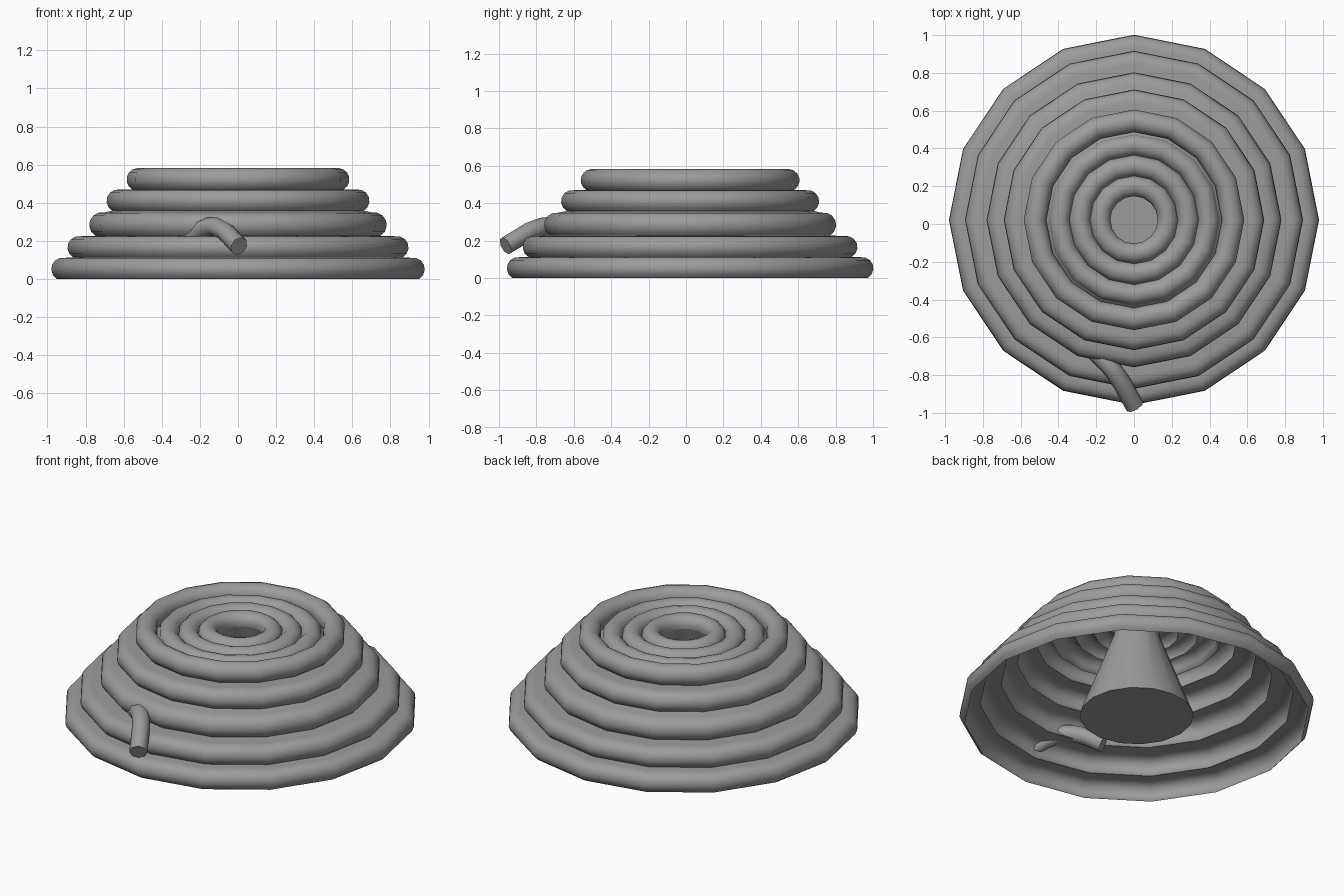
import bpy
import bmesh
from math import cos, sin, tau, radians
from mathutils import Vector

if "Cube" in bpy.data.objects:
    bpy.data.objects.remove(bpy.data.objects["Cube"])

SIDES = 16
AXIS_Y = 0.022

grey = bpy.data.materials.new("mid_grey")
grey.use_nodes = True
COLOUR = (0.33, 0.33, 0.33, 1)
grey.diffuse_color = COLOUR
grey.node_tree.nodes["Principled BSDF"].inputs["Base Color"].default_value = COLOUR


def finish(obj, angle):
    """Give the part its colour and smooth shading with sharp creases."""
    obj.data.materials.clear()
    obj.data.materials.append(grey)
    bpy.ops.object.select_all(action='DESELECT')
    obj.select_set(True)
    bpy.context.view_layer.objects.active = obj
    bpy.ops.object.shade_smooth_by_angle(angle=radians(angle))


def lathe(name, profile, angle):
    """Turn an (r, z) profile, listed from outside to inside, around the axis."""
    bm = bmesh.new()
    loops = []
    for r, z in profile:
        loops.append([bm.verts.new((r * cos(tau * i / SIDES), r * sin(tau * i / SIDES), z))
                      for i in range(SIDES)])
    for low, high in zip(loops, loops[1:]):
        for i in range(SIDES):
            j = (i + 1) % SIDES
            bm.faces.new((low[i], low[j], high[j], high[i]))
    return bm, loops


def add_object(name, bm, angle):
    mesh = bpy.data.meshes.new(name)
    bm.to_mesh(mesh)
    bm.free()
    obj = bpy.data.objects.new(name, mesh)
    obj.location.y = AXIS_Y
    bpy.context.collection.objects.link(obj)
    finish(obj, angle)


# Coiled shell: each coil is (radius, height, tube radius, start angle, end angle)
coils = [
    (0.920, 0.052, 0.060, -60, 100),
    (0.835, 0.165, 0.060, -60, 100),
    (0.715, 0.284, 0.066, -60, 100),
    (0.630, 0.410, 0.060, -60, 100),
    (0.525, 0.522, 0.060, -60, 205),
    (0.398, 0.505, 0.057, 0, 165),
    (0.288, 0.508, 0.057, 15, 165),
    (0.180, 0.515, 0.055, 15, 200),
]
profile = []
for radius, height, tube, start, end in coils:
    steps = round((end - start) / 25)
    for k in range(steps + 1):
        a = radians(start + (end - start) * k / steps)
        profile.append((radius + tube * cos(a), max(0, height + tube * sin(a))))
bm, loops = lathe("coil_shell", profile, 50)
add_object("coil_shell", bm, 50)

# Centre cone, open at the top with a closed floor
bm, loops = lathe("centre_cone", [(0.315, 0), (0.127, 0.5)], 50)
bm.faces.new(reversed(loops[0]))
add_object("centre_cone", bm, 50)

# Loose hose end emerging from the middle coil
curve = bpy.data.curves.new("hose_end", 'CURVE')
curve.dimensions = '3D'
curve.bevel_depth = 0.05
curve.bevel_resolution = 2
curve.use_fill_caps = True
curve.resolution_u = 3
path = [(-0.28, -0.60, 0.20), (-0.19, -0.69, 0.262), (-0.11, -0.775, 0.272), (0.005, -0.965, 0.172)]
spline = curve.splines.new('BEZIER')
spline.bezier_points.add(len(path) - 1)
for point, co in zip(spline.bezier_points, path):
    point.co = Vector(co)
    point.handle_left_type = point.handle_right_type = 'AUTO'
hose = bpy.data.objects.new("hose_end", curve)
bpy.context.collection.objects.link(hose)
bpy.ops.object.select_all(action='DESELECT')
hose.select_set(True)
bpy.context.view_layer.objects.active = hose
bpy.ops.object.convert(target='MESH')
finish(bpy.context.view_layer.objects.active, 50)
